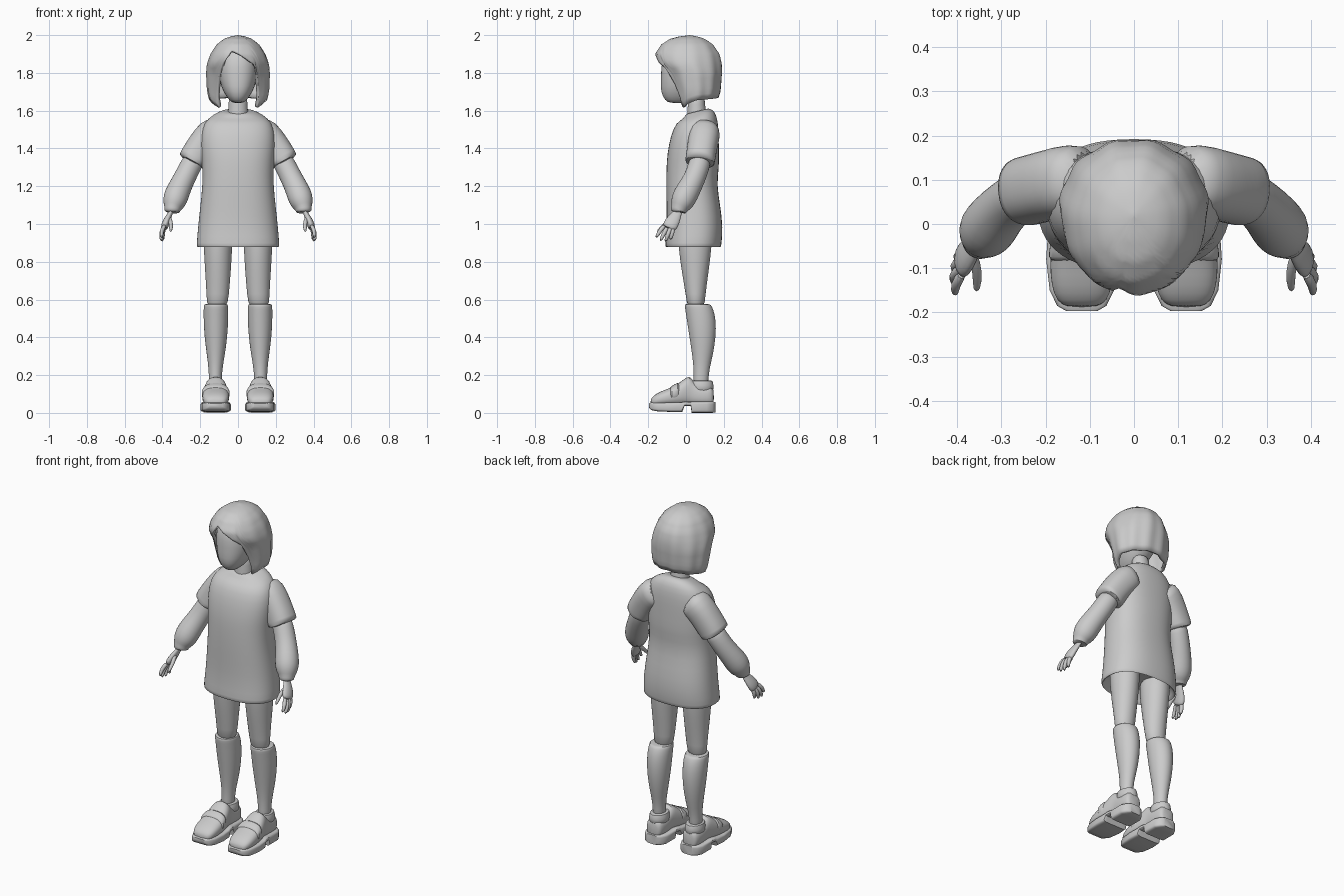
import bpy
import bmesh
from math import sin, cos, pi, copysign
from mathutils import Vector

default_cube = bpy.data.objects.get("Cube")
if default_cube:
    bpy.data.objects.remove(default_cube)

# One plain grey for the whole figure
grey = bpy.data.materials.new("plain_grey")
grey.use_nodes = True
colour = (0.6, 0.6, 0.6, 1)
grey.diffuse_color = colour
grey.node_tree.nodes["Principled BSDF"].inputs["Base Color"].default_value = colour


def finish(name, mesh_builder, mirror=False, subdivide=True, angle=1.0):
    """Turn a bmesh into a named, shaded object."""
    bmesh.ops.recalc_face_normals(mesh_builder, faces=mesh_builder.faces)
    mesh = bpy.data.meshes.new(name)
    mesh_builder.to_mesh(mesh)
    mesh_builder.free()
    mesh.materials.append(grey)
    part = bpy.data.objects.new(name, mesh)
    bpy.context.collection.objects.link(part)
    if mirror:
        part.modifiers.new("mirror", "MIRROR").use_mirror_merge = False
    if subdivide:
        part.modifiers.new("smooth", "SUBSURF").levels = 1
    bpy.ops.object.select_all(action="DESELECT")
    part.select_set(True)
    bpy.context.view_layer.objects.active = part
    bpy.ops.object.shade_smooth_by_angle(angle=angle)
    return part


def loft(name, rings, sides=20, power=2.0, **options):
    """Skin rings given as (centre, half axis u, half axis v)."""
    bm = bmesh.new()
    loops = []
    for centre, u, v in rings:
        loop = []
        for k in range(sides):
            a = 2 * pi * (k + 0.5) / sides
            c, s = (copysign(abs(f) ** (2 / power), f) for f in (cos(a), sin(a)))
            loop.append(bm.verts.new(Vector(centre) + Vector(u) * c + Vector(v) * s))
        loops.append(loop)
    for low, high in zip(loops, loops[1:]):
        for k in range(sides):
            n = (k + 1) % sides
            bm.faces.new((low[k], low[n], high[n], high[k]))
    bm.faces.new(loops[0])
    bm.faces.new(loops[-1])
    return finish(name, bm, **options)


def level(name, rows, x=0, tilt=0, **options):
    """Horizontal rings from rows of (z, half width, front y, back y, [x])."""
    rings = []
    for z, w, front, back, *side in rows:
        depth = (back - front) / 2
        lift = tilt if z > 1.55 else 0
        rings.append(((side[0] if side else x, (front + back) / 2, z),
                      (w, 0, 0), (0, depth, depth * lift)))
    return loft(name, rings, **options)


def tube(name, path, flat=1.0, **options):
    """Rings square to a path of (x, y, z, radius)."""
    points = [Vector(p[:3]) for p in path]
    rings = []
    for i, p in enumerate(points):
        along = points[min(i + 1, len(points) - 1)] - points[max(i - 1, 0)]
        u = along.cross(Vector((0, 1, 0))).normalized()
        v = u.cross(along).normalized()
        rings.append((p, u * path[i][3] * flat, v * path[i][3]))
    return loft(name, rings, mirror=True, **options)


def stations(name, rows, x, **options):
    """Upright sections along y from rows of (y, half width, bottom, top)."""
    rings = [((x, y, (low + top) / 2), (w, 0, 0), (0, 0, (top - low) / 2))
             for y, w, low, top in rows]
    return loft(name, rings, mirror=True, **options)


def read(table, t):
    """Linear lookup of a table whose first column rises."""
    for a, b in zip(table, table[1:]):
        if t <= b[0]:
            f = max(0, (t - a[0]) / (b[0] - a[0]))
            return [p + (q - p) * f for p, q in zip(a[1:], b[1:])]
    return table[-1][1:]


# Head and neck
level("head", [(1.64, .025, -.085, 0), (1.652, .045, -.112, .04), (1.7, .08, -.136, .1),
               (1.76, .1, -.134, .14), (1.83, .108, -.134, .15), (1.9, .1, -.12, .14),
               (1.95, .06, -.06, .1)], power=2.3)
level("neck", [(1.5, .06, 0, .12), (1.58, .055, .005, .11), (1.63, .05, .01, .1),
               (1.7, .05, .01, .1)])

# Bob haircut: a shell from crown to a varying lower edge
shape = [(1.6, .115, -.055, .14), (1.65, .15, -.065, .165), (1.7, .163, -.075, .183),
         (1.8, .168, -.115, .192), (1.85, .163, -.16, .19), (1.9, .145, -.163, .178),
         (1.95, .113, -.13, .143), (1.98, .074, -.085, .1), (1.993, .04, -.035, .06),
         (2, 0, .02, .02)]
edge = [(-pi, 1.67), (-1.6, 1.655), (-1.2, 1.635), (-.9, 1.61), (-.8, 1.66), (-.65, 1.76),
        (-.55, 1.83), (-.25, 1.92), (0, 1.905), (.35, 1.865), (.6, 1.835), (.68, 1.75),
        (.8, 1.66), (.9, 1.61), (1.2, 1.635), (1.6, 1.655), (pi, 1.67)]
columns, rows = 72, 20
bm = bmesh.new()
grid = []
for j in range(columns):
    phi = -pi + 2 * pi * j / columns
    low = read(edge, phi)[0]
    column = []
    for i in range(rows + 1):
        t = i / rows
        z = 2 - (2 - low) * t ** 1.8
        w, front, back = read(shape, z)
        strand = 1 + .018 * t * sin(11 * phi + 2 * t) * (1 - .5 * cos(phi))
        column.append(bm.verts.new((w * strand * sin(phi), (front + back) / 2
                                    - (back - front) / 2 * strand * cos(phi), z)))
    grid.append(column)
for j in range(columns):
    here, there = grid[j], grid[(j + 1) % columns]
    for i in range(rows):
        bm.faces.new((here[i], here[i + 1], there[i + 1], there[i]))
bmesh.ops.remove_doubles(bm, verts=bm.verts, dist=.0005)
hair = finish("hair", bm, subdivide=False)
shell = hair.modifiers.new("thickness", "SOLIDIFY")
shell.thickness, shell.offset = .018, -1

# Long loose shirt with a turned-in hem
level("shirt", [(.95, .18, -.08, .16), (.885, .2, -.095, .175), (.875, .217, -.108, .184),
                (.885, .221, -.111, .188), (.98, .213, -.102, .197), (1.1, .2, -.104, .182),
                (1.21, .188, -.106, .163), (1.3, .19, -.104, .176), (1.37, .196, -.1, .175),
                (1.47, .2, -.082, .174), (1.54, .18, -.05, .17), (1.575, .135, -.018, .155),
                (1.596, .085, .0, .125), (1.598, .07, .005, .115)],
      tilt=.25, sides=28, power=2.4)
tube("short_sleeves", [(.1, .1, 1.5, .075), (.14, .098, 1.48, .085), (.19, .088, 1.42, .08),
                       (.24, .075, 1.338, .079), (.247, .073, 1.326, .079),
                       (.248, .073, 1.324, .065), (.23, .077, 1.35, .05)], power=2.3)
tube("puffed_undersleeves", [(.22, .08, 1.36, .056), (.25, .07, 1.31, .058),
                             (.285, .045, 1.24, .058), (.315, .012, 1.18, .064),
                             (.332, -.012, 1.135, .067), (.342, -.028, 1.1, .056),
                             (.346, -.035, 1.085, .044), (.349, -.042, 1.065, .042),
                             (.349, -.042, 1.062, .03)])

# Hands with spread fingers
tube("palms", [(.345, -.035, 1.09, .024), (.358, -.048, 1.055, .025),
               (.375, -.065, 1.025, .038), (.388, -.085, .99, .042),
               (.391, -.092, .975, .034)], flat=.5, sides=12)
for finger, root, knuckle, tip in (
        ("thumbs", (.366, -.065, 1.04), (.352, -.11, 1.0), (.357, -.155, .955)),
        ("index_fingers", (.386, -.11, .995), (.406, -.138, .965), (.404, -.16, .925)),
        ("middle_fingers", (.39, -.097, .985), (.411, -.118, .95), (.405, -.136, .908)),
        ("ring_fingers", (.39, -.08, .985), (.409, -.096, .945), (.4, -.11, .905)),
        ("little_fingers", (.386, -.064, .99), (.402, -.074, .95), (.393, -.083, .915))):
    tube(finger, [(*root, .013), (*knuckle, .0125), (*tip, .009)], sides=8)

# Bare thighs, then knee socks with a folded top
level("thighs", [(.55, .055, .005, .1, .112), (.62, .059, .0, .102, .107),
                 (.75, .069, -.024, .121, .106), (.87, .076, -.04, .136, .106),
                 (1, .08, -.05, .145, .106)], mirror=True)
level("knee_socks", [(.1, .036, .035, .12, .12), (.2, .033, .042, .118, .12),
                     (.27, .042, .037, .134, .118), (.35, .055, .026, .152, .117),
                     (.45, .065, .01, .162, .117), (.53, .066, -.002, .153, .117),
                     (.565, .065, -.008, .137, .117), (.575, .063, -.006, .13, .117),
                     (.576, .052, .004, .11, .115)], mirror=True)

# Chunky loafers: upper, strap, ankle collar and heeled sole
stations("shoe_uppers", [(-.188, .035, .04, .07), (-.175, .057, .035, .09),
                         (-.14, .07, .035, .112), (-.09, .073, .035, .13),
                         (-.045, .069, .035, .152), (-.01, .063, .035, .18),
                         (.02, .055, .035, .2), (.04, .053, .035, .165),
                         (.09, .055, .035, .14), (.135, .05, .035, .15),
                         (.148, .035, .04, .12)], x=.118, power=2.5)
stations("shoe_straps", [(-.085, .068, .06, .13), (-.08, .077, .055, .142),
                         (-.04, .073, .055, .163), (-.034, .062, .06, .155)],
         x=.118, power=2.5)
level("shoe_collars", [(.1, .058, .015, .152), (.15, .052, .018, .146),
                       (.172, .048, .02, .142), (.17, .04, .03, .13)],
      x=.118, mirror=True)
stations("shoe_soles", [(-.197, .035, .03, .05), (-.185, .056, .015, .055),
                        (-.15, .073, .008, .055), (-.08, .081, .005, .055),
                        (-.02, .077, .005, .057), (-.008, .074, .036, .06),
                        (.025, .07, .036, .06), (.03, .071, 0, .06),
                        (.11, .071, 0, .06), (.14, .055, 0, .06),
                        (.155, .033, .003, .058)],
         x=.118, power=6, subdivide=False, angle=.7)
